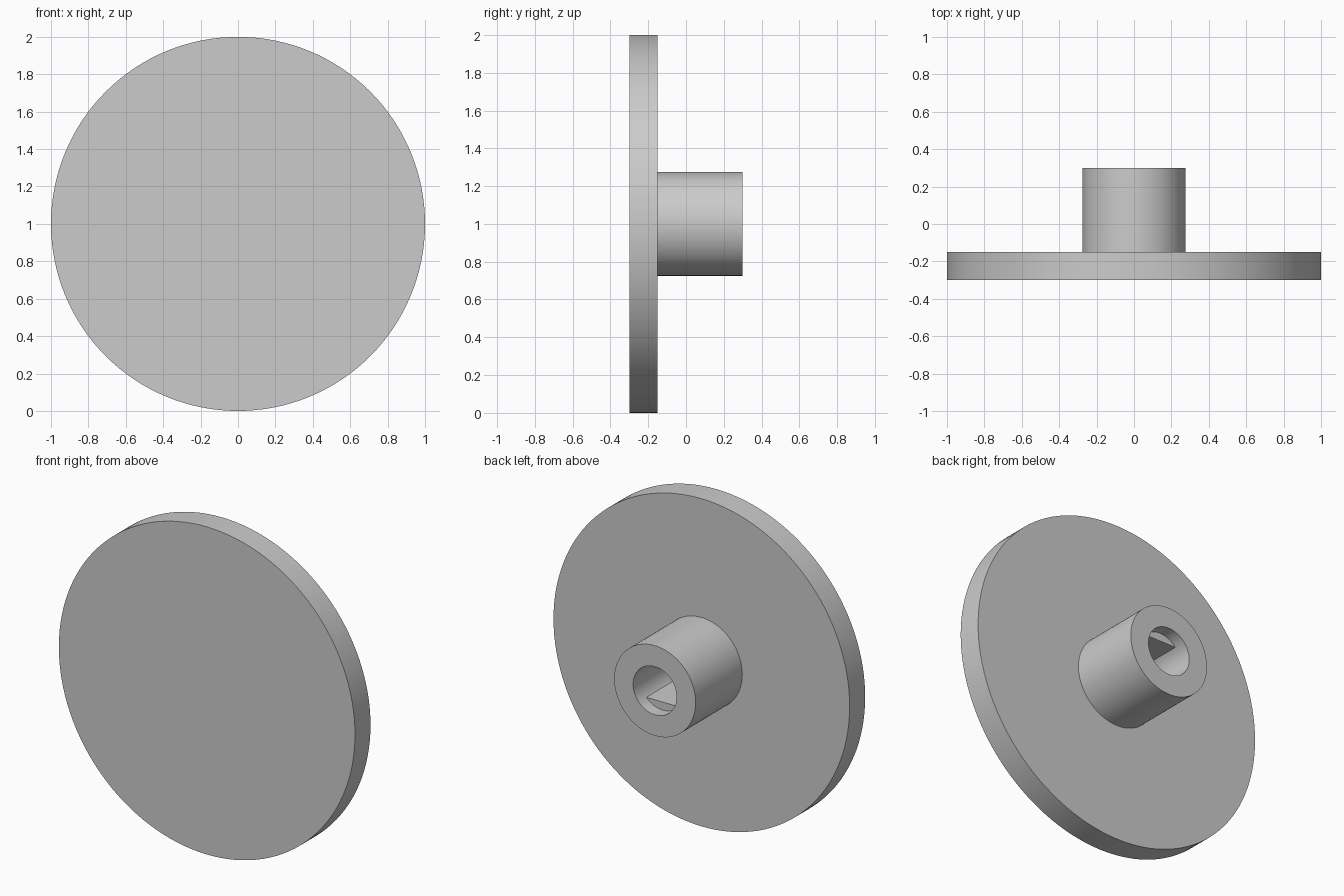
import bpy
import bmesh
import math

if "Cube" in bpy.data.objects:
    bpy.data.objects.remove(bpy.data.objects["Cube"], do_unlink=True)

# Main sizes
SEGMENTS = 128
CENTRE_Z = 1.0
FRONT, DISC_BACK, HUB_END = -0.30, -0.15, 0.30
DISC_R, HUB_R, BORE_R = 1.0, 0.275, 0.147
FLAT_HEIGHT, FLAT_START = 0.098, 0.225

grey = bpy.data.materials.new("plain_grey")
grey.use_nodes = True
colour = (0.6, 0.6, 0.6, 1.0)
grey.diffuse_color = colour
grey.node_tree.nodes["Principled BSDF"].inputs["Base Color"].default_value = colour


def finish(name, bm):
    """Turn a bmesh into a smooth shaded object with sharp rims."""
    bmesh.ops.recalc_face_normals(bm, faces=bm.faces)
    mesh = bpy.data.meshes.new(name)
    bm.to_mesh(mesh)
    bm.free()
    obj = bpy.data.objects.new(name, mesh)
    bpy.context.collection.objects.link(obj)
    obj.location.z = CENTRE_Z
    mesh.materials.append(grey)
    bpy.ops.object.select_all(action="DESELECT")
    obj.select_set(True)
    bpy.context.view_layer.objects.active = obj
    bpy.ops.object.shade_smooth_by_angle(angle=math.radians(30))
    return obj


def arc(radius, start, end, count):
    """Points on an arc in the x-z plane."""
    step = (end - start) / count
    return [(radius * math.cos(start + i * step), radius * math.sin(start + i * step))
            for i in range(count + 1)]


def prism(name, outline, y0, y1):
    """Extrude a closed x-z outline along y."""
    bm = bmesh.new()
    face = bm.faces.new([bm.verts.new((x, y0, z)) for x, z in outline])
    extruded = bmesh.ops.extrude_face_region(bm, geom=[face], use_keep_orig=True)
    moved = [v for v in extruded["geom"] if isinstance(v, bmesh.types.BMVert)]
    bmesh.ops.translate(bm, verts=moved, vec=(0, y1 - y0, 0))
    return finish(name, bm)


def tube(name, outer, inner, y0, y1):
    """Spin a rectangular section around the y axis."""
    bm = bmesh.new()
    section = [(inner, y0), (outer, y0), (outer, y1), (inner, y1)]
    verts = [bm.verts.new((r, y, 0)) for r, y in section]
    edges = [bm.edges.new((verts[i], verts[(i + 1) % 4])) for i in range(4)]
    bmesh.ops.spin(bm, geom=verts + edges, cent=(0, 0, 0), axis=(0, 1, 0),
                   angle=math.tau, steps=SEGMENTS, use_merge=True)
    bmesh.ops.remove_doubles(bm, verts=bm.verts, dist=0.0001)
    return finish(name, bm)


# Solid wheel disc and hollow hub
prism("wheel_disc", arc(DISC_R, 0, math.tau, SEGMENTS)[:-1], FRONT, DISC_BACK)
tube("hub", HUB_R, BORE_R, DISC_BACK, HUB_END)

# Upper and lower flats that key the bore, set back from its mouth
embed = BORE_R + 0.004
angle = math.asin(FLAT_HEIGHT / embed)
for side, name in ((1, "upper_bore_flat"), (-1, "lower_bore_flat")):
    outline = [(x, side * z) for x, z in arc(embed, angle, math.pi - angle, 32)]
    prism(name, outline, DISC_BACK, FLAT_START)
